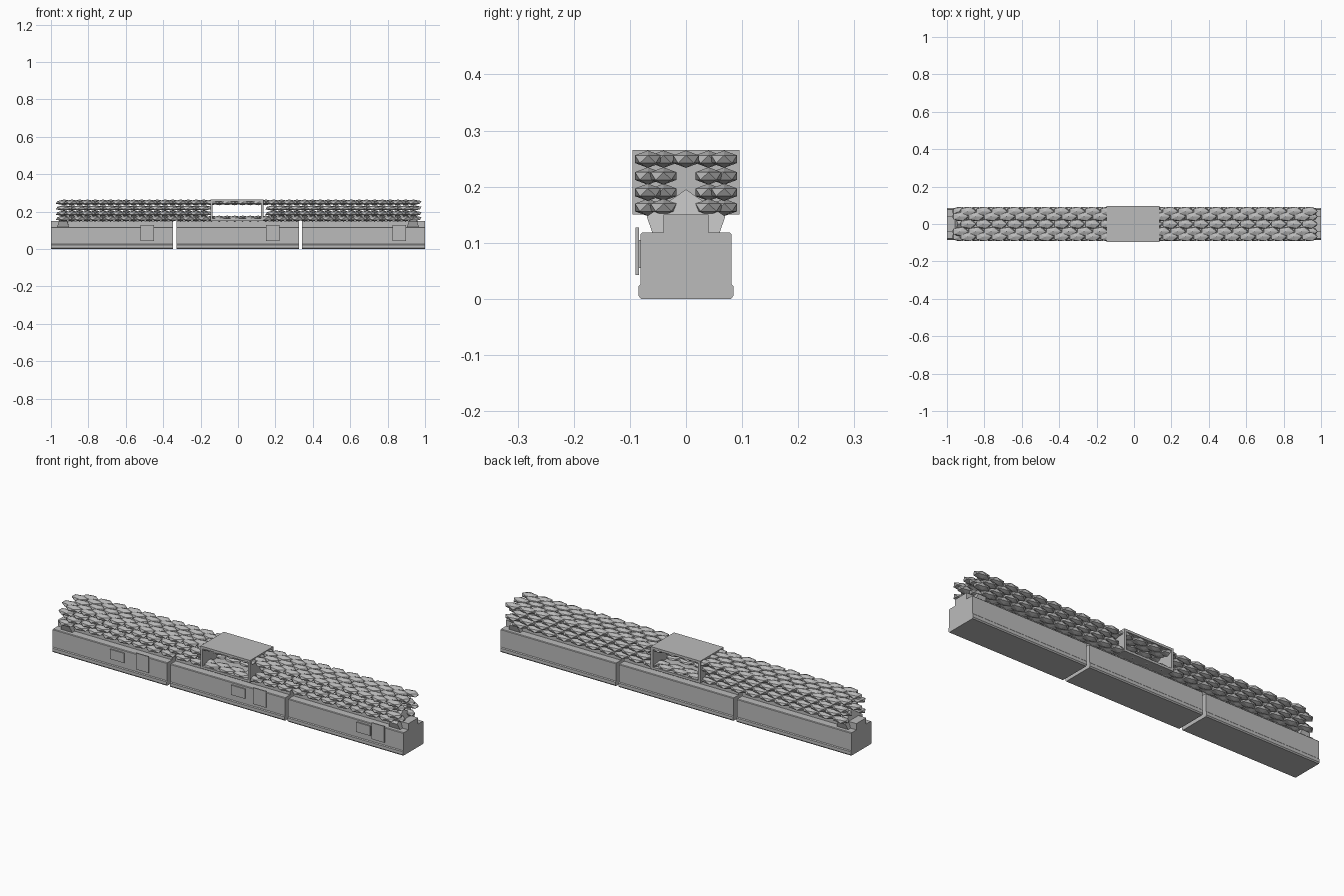
import bpy, bmesh, math
from mathutils import Matrix

if "Cube" in bpy.data.objects:
    bpy.data.objects.remove(bpy.data.objects["Cube"])

grey = bpy.data.materials.new("plain grey")
grey.diffuse_color = (0.5, 0.5, 0.5, 1)
grey.use_nodes = True
grey.node_tree.nodes["Principled BSDF"].inputs["Base Color"].default_value = grey.diffuse_color

def finish(name, bm):
    bmesh.ops.recalc_face_normals(bm, faces=bm.faces)
    me = bpy.data.meshes.new(name)
    bm.to_mesh(me)
    bm.free()
    me.materials.append(grey)
    ob = bpy.data.objects.new(name, me)
    bpy.context.collection.objects.link(ob)
    return ob

def add_box(bm, x0, x1, y0, y1, z0, z1):
    m = Matrix.Translation(((x0+x1)/2, (y0+y1)/2, (z0+z1)/2)) @ Matrix.Diagonal((x1-x0, y1-y0, z1-z0, 1))
    bmesh.ops.create_cube(bm, size=1, matrix=m)

def loft_x(bm, profile, x0, x1):
    """Extrude a yz profile along x."""
    rings = [[bm.verts.new((x, y, z)) for y, z in profile] for x in (x0, x1)]
    n = len(profile)
    for i in range(n):
        bm.faces.new((rings[0][i], rings[0][(i+1) % n], rings[1][(i+1) % n], rings[1][i]))
    bm.faces.new(rings[0])
    bm.faces.new(rings[1][::-1])

# three concrete base blocks with a foot flange and a raised rail
half = [(0.08, 0), (0.085, 0.006), (0.085, 0.022), (0.081, 0.026), (0.081, 0.115), (0.078, 0.118)]
profile = half + [(-y, z) for y, z in reversed(half)]
blocks = [(-1, -0.348), (-0.328, 0.325), (0.343, 1)]
for i, (a, b) in enumerate(blocks):
    bm = bmesh.new()
    loft_x(bm, profile, a, b)
    finish(f"base_block_{i+1}", bm)
    bm = bmesh.new()
    add_box(bm, a, b, -0.04, 0.04, 0.117, 0.15)
    finish(f"top_rail_{i+1}", bm)

# notice plates on the front
for i, (s, t) in enumerate([(-0.67, -0.52), (0.02, 0.15), (0.735, 0.825)]):
    bm = bmesh.new()
    add_box(bm, s, s+0.08, -0.087, -0.08, 0.055, 0.105)
    add_box(bm, t, t+0.072, -0.09, -0.084, 0.043, 0.127)
    finish(f"front_plates_{i+1}", bm)

# sandbags in four layers, left open around the window
bm = bmesh.new()
def add_bag(x, y, z):
    m = Matrix.Translation((x, y, z)) @ Matrix.Diagonal((0.049, 0.027, 0.0155, 1))
    bmesh.ops.create_icosphere(bm, subdivisions=1, radius=1, matrix=m)

step = 0.083
for row, z in enumerate((0.163, 0.190, 0.219, 0.249)):
    shift = step/2 if row % 2 else 0
    for col, y in enumerate((0.068, 0.040, 0.0)):
        if y == 0 and row < 3:
            continue
        x = -0.93 + (shift + col*step/2) % step
        while x < 0.94:
            if row in (0, 3) or abs(x+0.01) > 0.17:
                for yy in ({y, -y}):
                    add_bag(x, yy, z)
            x += step
finish("sandbags", bm)

# window frame through the wall
bm = bmesh.new()
x0, x1, t = -0.148, 0.135, 0.012
add_box(bm, x0, x1, -0.095, 0.095, 0.253, 0.265)
add_box(bm, x0, x1, -0.095, 0.095, 0.150, 0.162)
add_box(bm, x0, x0+t, -0.095, 0.095, 0.162, 0.253)
add_box(bm, x1-t, x1, -0.095, 0.095, 0.162, 0.253)
finish("window_frame", bm)

# tapered end supports, five-sided from the end
for name, cx in (("end_support_left", -0.935), ("end_support_right", 0.935)):
    bm = bmesh.new()
    pts = [(-0.06, 0.118, 0.032), (0.06, 0.118, 0.032), (0.07, 0.147, 0.022), (0, 0.195, 0.008), (-0.07, 0.147, 0.022)]
    rings = [[bm.verts.new((cx + s*w, y, z)) for y, z, w in pts] for s in (-1, 1)]
    for i in range(5):
        j = (i+1) % 5
        bm.faces.new((rings[0][i], rings[0][j], rings[1][j], rings[1][i]))
    bm.faces.new(rings[0])
    bm.faces.new(rings[1][::-1])
    finish(name, bm)
